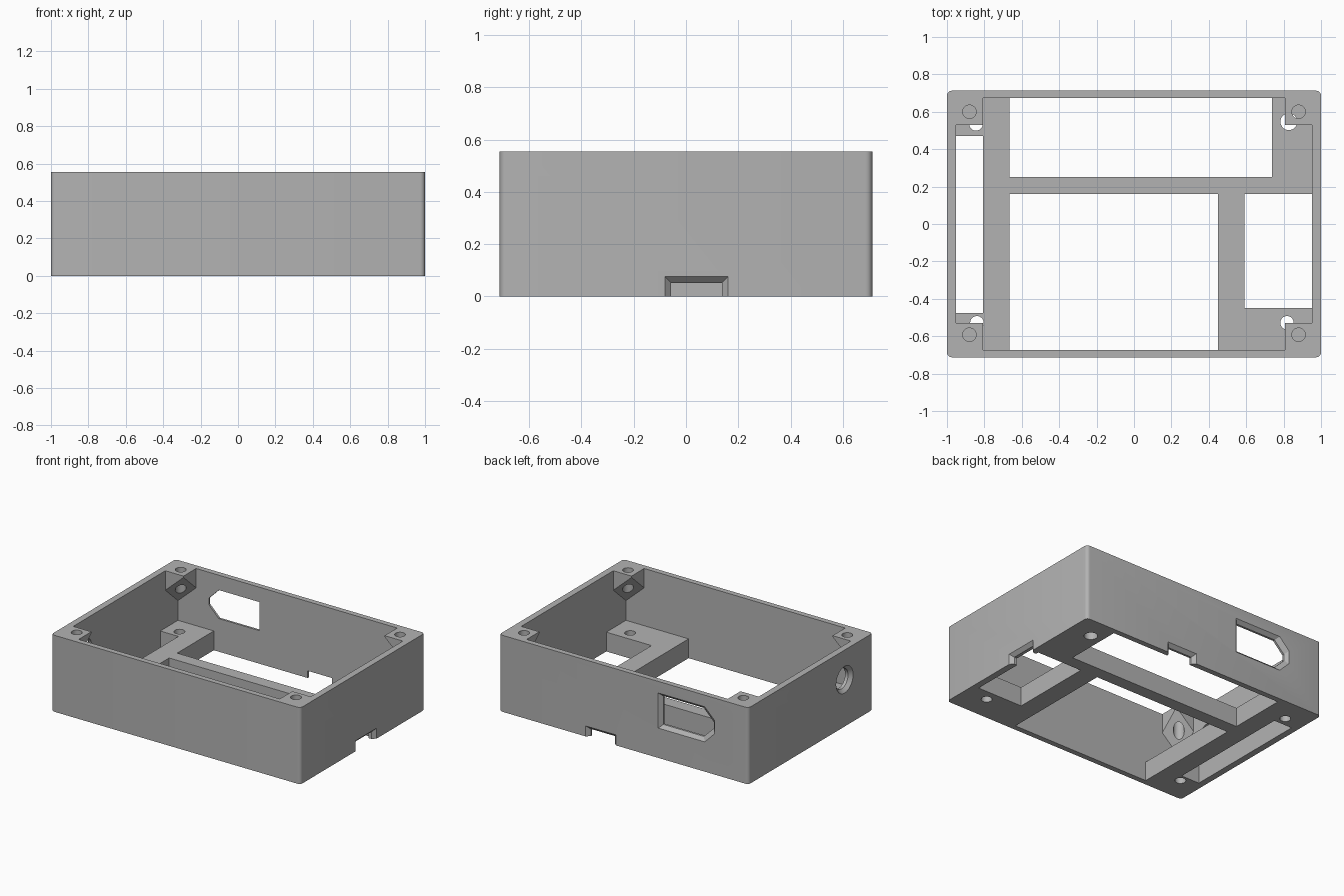
import bpy, bmesh, math

cube = bpy.data.objects.get("Cube")
if cube:
    bpy.data.objects.remove(cube, do_unlink=True)

HX, HY, H = 1.0, 0.7125, 0.555       # outer half sizes and height
IX, IY = 0.953, 0.673                # inner half sizes
FLOOR = 0.14

grey = bpy.data.materials.new("plain grey")
grey.use_nodes = True
colour = (0.45, 0.45, 0.45, 1)
grey.diffuse_color = colour
grey.node_tree.nodes["Principled BSDF"].inputs["Base Color"].default_value = colour


def loft(name, rings):
    """Closed solid through a list of matching point rings."""
    bm = bmesh.new()
    loops = [[bm.verts.new(p) for p in ring] for ring in rings]
    for a, b in zip(loops, loops[1:]):
        for i in range(len(a)):
            j = (i + 1) % len(a)
            bm.faces.new((a[i], a[j], b[j], b[i]))
    bm.faces.new(loops[0])
    bm.faces.new(loops[-1])
    bmesh.ops.recalc_face_normals(bm, faces=bm.faces)
    mesh = bpy.data.meshes.new(name)
    bm.to_mesh(mesh)
    bm.free()
    mesh.materials.append(grey)
    obj = bpy.data.objects.new(name, mesh)
    bpy.context.collection.objects.link(obj)
    return obj


def box(name, x0, x1, y0, y1, z0, z1):
    base = [(x0, y0), (x1, y0), (x1, y1), (x0, y1)]
    return loft(name, [[(x, y, z) for x, y in base] for z in (z0, z1)])


def circle(cu, cv, r, n=32):
    return [(cu + r * math.cos(2 * math.pi * i / n),
             cv + r * math.sin(2 * math.pi * i / n)) for i in range(n)]


def drill(x, y, r, z0, z1):
    return loft("drill", [[(u, v, z) for u, v in circle(x, y, r)] for z in (z0, z1)])


def apply_modifier(obj, mod):
    bpy.context.view_layer.objects.active = obj
    bpy.ops.object.modifier_apply(modifier=mod.name)


def combine(obj, tool, operation="DIFFERENCE"):
    tool.hide_render = True
    mod = obj.modifiers.new("combine", "BOOLEAN")
    mod.operation, mod.solver, mod.object = operation, "EXACT", tool
    apply_modifier(obj, mod)
    bpy.data.objects.remove(tool, do_unlink=True)


# Outer shell with rounded upright corners
case = box("case", -HX, HX, -HY, HY, 0, H)
bm = bmesh.new()
bm.from_mesh(case.data)
upright = [e for e in bm.edges if abs(e.verts[0].co.z - e.verts[1].co.z) > 0.1]
bmesh.ops.bevel(bm, geom=upright, offset=0.025, segments=5, profile=0.5, affect="EDGES")
bm.to_mesh(case.data)
bm.free()
combine(case, box("cavity", -IX, IX, -IY, IY, FLOOR, 1))

# Corner screw bosses, with an underside sloping down into the corner
TIP_X, TIP_Y = 0.807, 0.528
for sx in (-1, 1):
    for sy in (-1, 1):
        ox, oy = IX + 0.012, IY + 0.012
        plan = [(TIP_X, TIP_Y), (ox, TIP_Y), (ox, oy), (TIP_X, oy)]
        top = [(sx * x, sy * y, H) for x, y in plan]
        under = [(sx * x, sy * y, H - 0.01 - 0.9 * (x - TIP_X + y - TIP_Y))
                 for x, y in plan]
        combine(case, loft("boss", [top, under]), "UNION")

# Openings in the floor
for x0, x1, y0, y1 in ((-IX, -0.807, -0.475, 0.47),
                       (-0.665, 0.737, 0.252, IY),
                       (-0.665, 0.45, -IY, 0.16),
                       (0.59, IX, -0.448, 0.16)):
    combine(case, box("window", x0, x1, y0, y1, -0.1, FLOOR + 0.1))

# Screw holes in the bosses and mounting holes in the floor
for sx in (-1, 1):
    for y in (0.6, -0.592):
        combine(case, drill(sx * 0.88, y, 0.036, 0.2, 1))
for x, y, r in ((-0.845, 0.535, 0.036), (0.828, 0.547, 0.045),
                (-0.84, -0.528, 0.036), (0.818, -0.528, 0.036)):
    combine(case, drill(x, y, r, -0.1, FLOOR + 0.05))


# Wall opening outlines, widened by g for the chamfered rim
def notch(c, g):
    return [(c - 0.097 - g, -0.1), (c + 0.097 + g, -0.1),
            (c + 0.097 + g, 0.052 + g), (c - 0.097 - g, 0.052 + g)]


def inlet(g):
    l, r, b, t, cut = -0.705 - g, -0.3 + g, 0.24 - g, 0.447 + g, 0.08
    return [(l + cut, b), (r, b), (r, t), (l + cut, t), (l, t - cut), (l, b + cut)]


def port(name, outline, place):
    """Cut an opening whose rim flares towards the outside face."""
    steps = ((-0.1, 0), (-0.024, 0), (0.002, 0.026))
    combine(case, loft(name, [[place(u, v, d) for u, v in outline(g)] for d, g in steps]))


port("side_notch", lambda g: notch(0.04, g), lambda u, v, d: (HX + d, u, v))
port("back_notch", lambda g: notch(0.185, g), lambda u, v, d: (u, HY + d, v))
port("power_inlet", inlet, lambda u, v, d: (u, HY + d, v))
port("round_port", lambda g: circle(-0.39, 0.34, 0.073 + g), lambda u, v, d: (-HX + -d, u, v))

# Smooth rounded corners and holes, keep the rest crisp
bpy.ops.object.select_all(action="DESELECT")
case.select_set(True)
bpy.context.view_layer.objects.active = case
bpy.ops.object.shade_smooth_by_angle(angle=math.radians(30))
